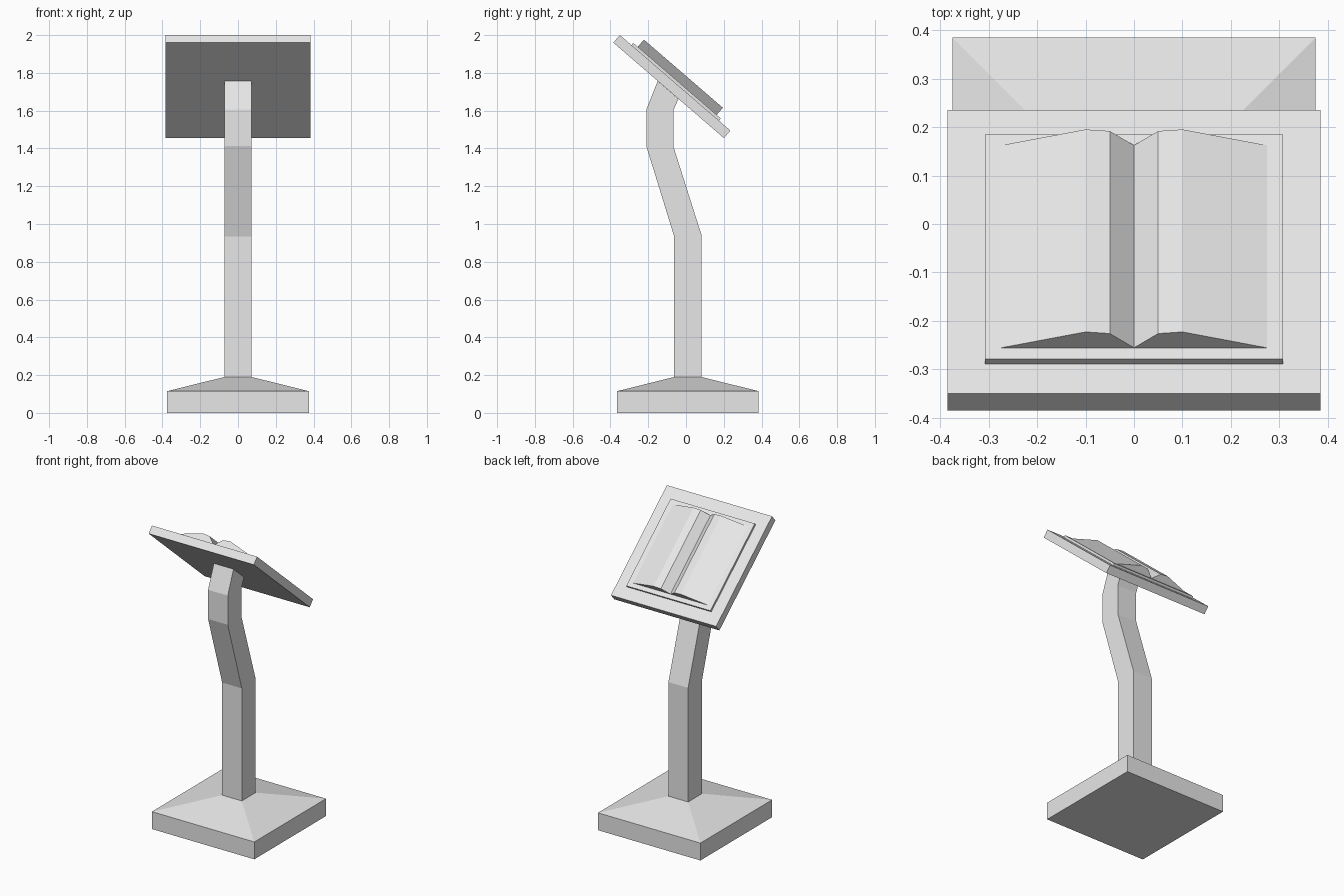
import bpy, bmesh, math
from mathutils import Matrix, Vector

cube = bpy.data.objects.get("Cube")
if cube:
    bpy.data.objects.remove(cube, do_unlink=True)

# One plain grey for the whole stand
grey = bpy.data.materials.new("light grey")
grey.use_nodes = True
grey.diffuse_color = (0.8, 0.8, 0.8, 1)
grey.node_tree.nodes["Principled BSDF"].inputs["Base Color"].default_value = (0.8, 0.8, 0.8, 1)


def loft(name, rings, matrix=Matrix()):
    """Skin a closed solid through equal-sized rings of points."""
    bm = bmesh.new()
    loops = [[bm.verts.new(matrix @ Vector(p)) for p in ring] for ring in rings]
    bm.faces.new(loops[0])
    bm.faces.new(loops[-1])
    for a, b in zip(loops, loops[1:]):
        for i in range(len(a)):
            j = (i + 1) % len(a)
            bm.faces.new((a[i], a[j], b[j], b[i]))
    bmesh.ops.recalc_face_normals(bm, faces=bm.faces)
    mesh = bpy.data.meshes.new(name)
    bm.to_mesh(mesh)
    bm.free()
    mesh.materials.append(grey)
    obj = bpy.data.objects.new(name, mesh)
    bpy.context.collection.objects.link(obj)
    return obj


def rect(half_x, y0, y1, z0, z1=None):
    """Rectangle whose front edge is at z0 and rear edge at z1."""
    z1 = z0 if z1 is None else z1
    return [(-half_x, y0, z0), (half_x, y0, z0), (half_x, y1, z1), (-half_x, y1, z1)]


# Square foot with a shallow pyramid top
post = 0.072
foot = (0.375, -0.365, 0.385)
loft("base", [rect(*foot, 0), rect(*foot, 0.115), rect(post, -0.063, 0.081, 0.19)])

# Bent post, cut at the top along the underside of the desk
loft("post", [
    rect(post, -0.063, 0.081, 0.19),
    rect(post, -0.063, 0.081, 0.935, 0.945),
    rect(post, -0.21, -0.065, 1.412, 1.405),
    rect(post, -0.21, -0.065, 1.605),
    rect(post, -0.15, -0.04, 1.757, 1.662),
])

# Tilted frame: y runs down the slope from the top edge, z is off the surface
tilt = Matrix.Translation((0, -0.35, 2.0)) @ Matrix.Rotation(math.radians(-40.8), 4, "X")


def slab(name, half_x, y0, y1, z0, z1):
    loft(name, [rect(half_x, y0, y1, z0), rect(half_x, y0, y1, z1)], tilt)


slab("desk", 0.385, 0, 0.773, -0.053, 0)
slab("book_cover", 0.308, 0.081, 0.693, 0, 0.015)

# Open pages, one curved block each side of the spine
page_profile = [(0, 0), (0.05, 0.045), (0.1, 0.05), (0.274, 0)]
for side, name in ((1, "left_pages"), (-1, "right_pages")):
    loft(name, [[(side * x, y, 0.015 + z) for x, z in page_profile]
                for y in (0.112, 0.664)], tilt)
